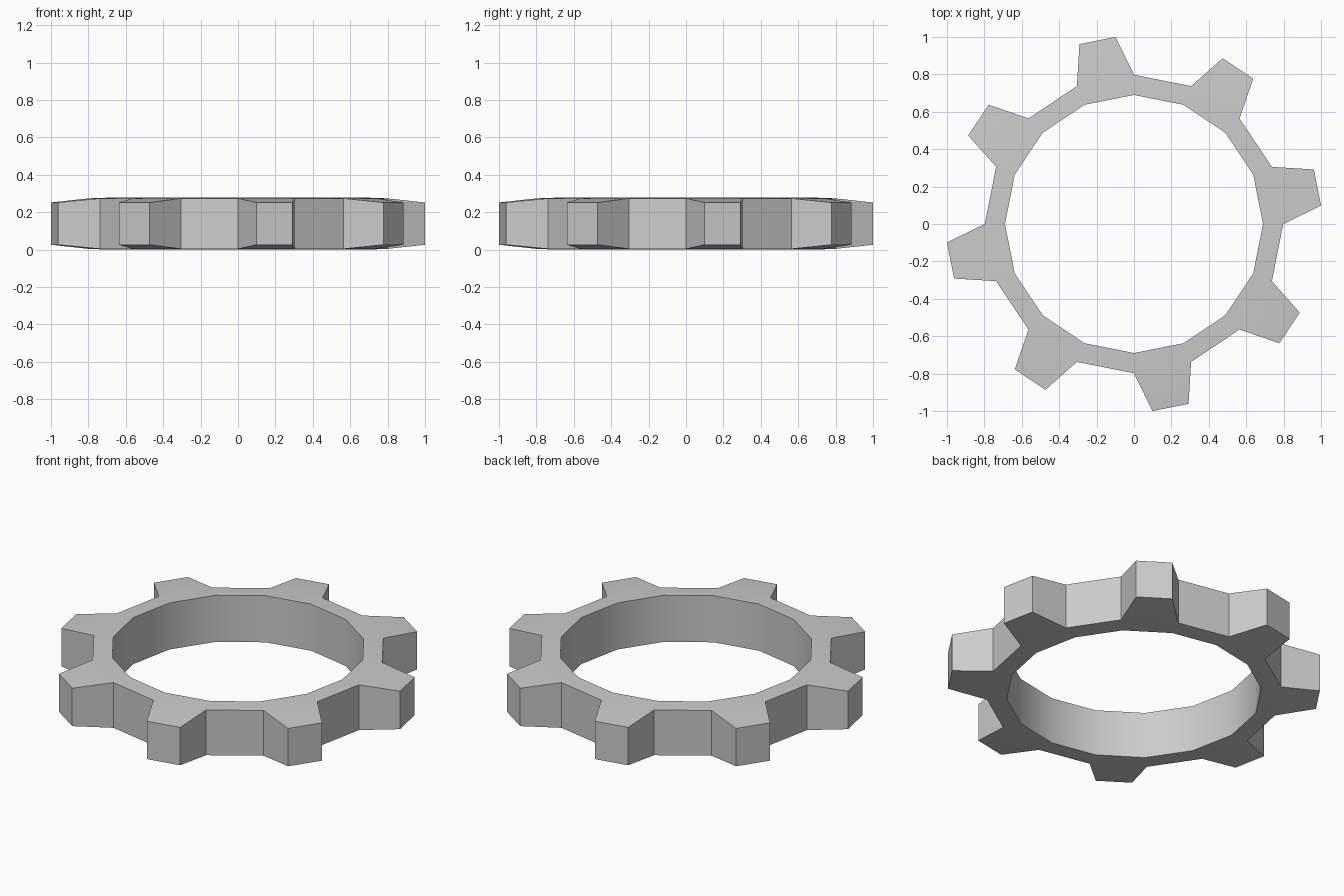
import bpy, bmesh, math

if "Cube" in bpy.data.objects:
    bpy.data.objects.remove(bpy.data.objects["Cube"])

TEETH = 8
STEP = math.pi / TEETH          # one tooth or one gap
HEIGHT = 0.278
R_IN, R_ROOT, R_TIP = 0.69, 0.798, 1.0048
Z_IN, Z_ROOT, Z_TIP = 0.0, 0.004, 0.026   # inset from top and bottom

bm = bmesh.new()


def pair(radius, angle, inset):
    """Bottom and top vertex at one polar position."""
    x, y = radius * math.cos(angle), radius * math.sin(angle)
    return [bm.verts.new((x, y, z)) for z in (inset, HEIGHT - inset)]


def strip(a, b):
    """Upright wall between two vertex pairs."""
    bm.faces.new((a[0], b[0], b[1], a[1]))


def caps(a, b, c, d):
    """Matching bottom and top faces."""
    for k in (0, 1):
        bm.faces.new((a[k], b[k], c[k], d[k]))


# Ring profile
n = 2 * TEETH
inner = [pair(R_IN, i * STEP, Z_IN) for i in range(n)]
root = [pair(R_ROOT, i * STEP, Z_ROOT) for i in range(n)]

for i in range(n):
    j = (i + 1) % n
    strip(inner[j], inner[i])
    caps(inner[i], root[i], root[j], inner[j])
    if i % 2:                    # gap
        strip(root[i], root[j])
    else:                        # tapered tooth
        t0 = pair(R_TIP, (i + 0.25) * STEP, Z_TIP)
        t1 = pair(R_TIP, (i + 0.75) * STEP, Z_TIP)
        caps(root[i], t0, t1, root[j])
        strip(root[i], t0)
        strip(t0, t1)
        strip(t1, root[j])

bmesh.ops.recalc_face_normals(bm, faces=bm.faces)
mesh = bpy.data.meshes.new("gear_ring")
bm.to_mesh(mesh)
bm.free()

gear = bpy.data.objects.new("gear_ring", mesh)
bpy.context.collection.objects.link(gear)
bpy.context.view_layer.objects.active = gear
gear.select_set(True)
bpy.ops.object.shade_smooth_by_angle(angle=math.radians(30))
